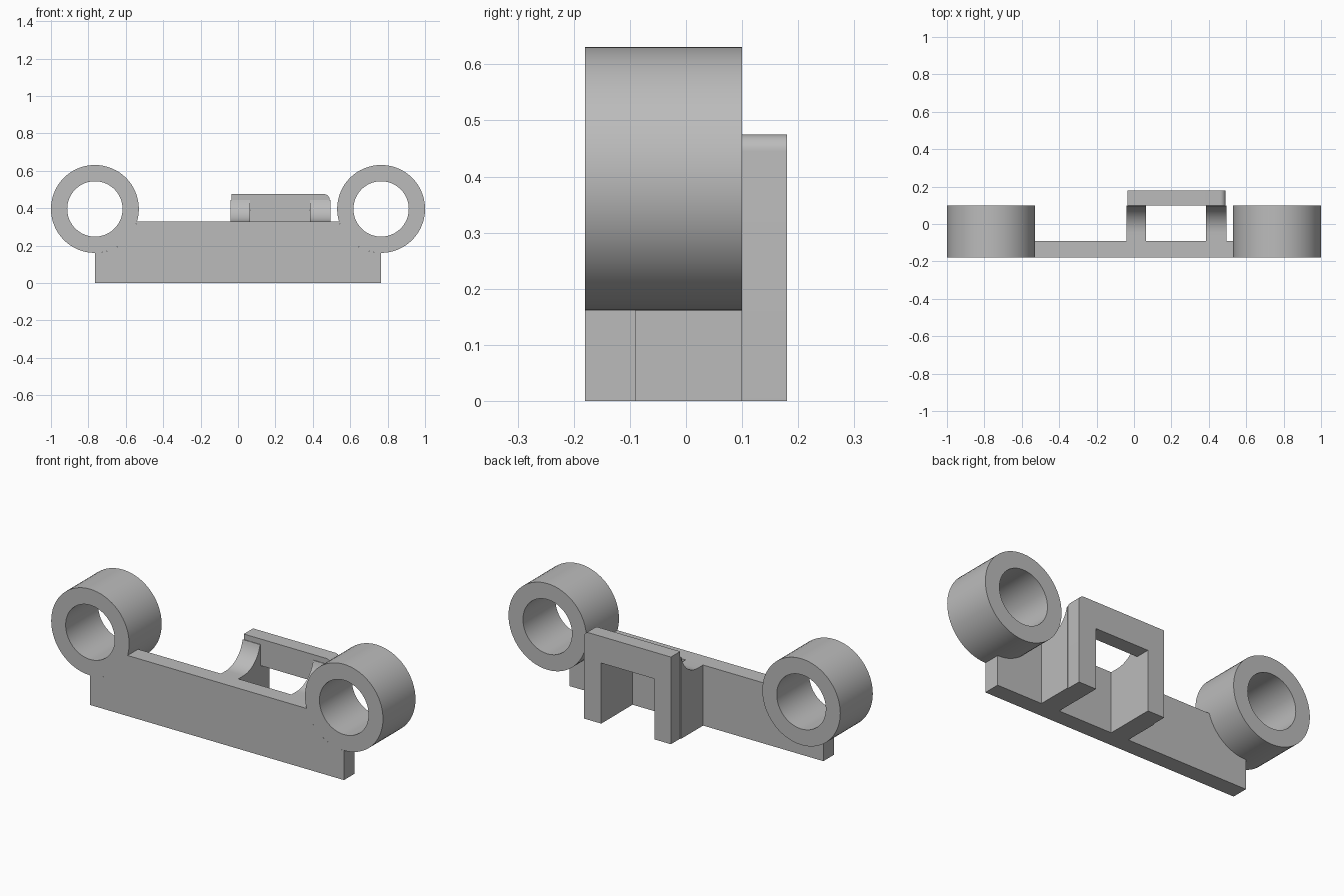
import bpy
import bmesh
from math import cos, sin, pi, asin, radians

cube = bpy.data.objects.get("Cube")
if cube:
    bpy.data.objects.remove(cube, do_unlink=True)

# One plain grey for the whole bracket
grey = bpy.data.materials.new("plain_grey")
grey.use_nodes = True
colour = (0.5, 0.5, 0.5, 1)
grey.diffuse_color = colour
grey.node_tree.nodes["Principled BSDF"].inputs["Base Color"].default_value = colour

FRONT, PLATE_BACK, RING_BACK, BACK = -0.18, -0.09, 0.10, 0.18
RING_X, RING_Z, OUTER, INNER = 0.765, 0.396, 0.235, 0.148
PLATE_TOP, FRAME_TOP = 0.33, 0.475


def arc(cx, cz, r, start, end, steps):
    """Points along a circular arc, both ends included."""
    angles = [start + (end - start) * i / steps for i in range(steps + 1)]
    return [(cx + r * cos(a), cz + r * sin(a)) for a in angles]


def finish(name, bm):
    bmesh.ops.recalc_face_normals(bm, faces=bm.faces)
    mesh = bpy.data.meshes.new(name)
    bm.to_mesh(mesh)
    bm.free()
    mesh.materials.append(grey)
    obj = bpy.data.objects.new(name, mesh)
    bpy.context.collection.objects.link(obj)
    bpy.ops.object.select_all(action="DESELECT")
    obj.select_set(True)
    bpy.context.view_layer.objects.active = obj
    bpy.ops.object.shade_smooth_by_angle(angle=radians(30))
    return obj


def prism(name, outline, low, high, axis):
    """Extrude an outline along x (outline in y, z) or along y (outline in x, z)."""
    bm = bmesh.new()
    place = (lambda u, v: (low, u, v)) if axis == "x" else (lambda u, v: (u, low, v))
    face = bm.faces.new([bm.verts.new(place(u, v)) for u, v in outline])
    grown = bmesh.ops.extrude_face_region(bm, geom=[face])["geom"]
    moved = [g for g in grown if isinstance(g, bmesh.types.BMVert)]
    step = (high - low, 0, 0) if axis == "x" else (0, high - low, 0)
    bmesh.ops.translate(bm, verts=moved, vec=step)
    return finish(name, bm)


def ring(name, x):
    """Open tube running front to back."""
    bm = bmesh.new()
    count = 64
    loops = []
    for r, y in ((OUTER, FRONT), (OUTER, RING_BACK), (INNER, RING_BACK), (INNER, FRONT)):
        points = arc(x, RING_Z, r, 0, 2 * pi, count)[:-1]
        loops.append([bm.verts.new((px, y, pz)) for px, pz in points])
    for a, b in zip(loops, loops[1:] + loops[:1]):
        for i in range(count):
            j = (i + 1) % count
            bm.faces.new((a[i], a[j], b[j], b[i]))
    return finish(name, bm)


ring("left_ring", RING_X)
ring("right_ring", -RING_X)

# Front plate, its ends hugging the rings
top_angle = pi + asin((RING_Z - PLATE_TOP) / OUTER)
right_side = arc(RING_X, RING_Z, OUTER, 3 * pi / 2, top_angle, 14)
half = [(RING_X, 0)] + right_side
outline = half + [(-x, z) for x, z in reversed(half)]
prism("front_plate", outline, FRONT, PLATE_BACK, "y")

# Two arms reaching back, each with a hollow curve rising to the frame
curve_r = FRAME_TOP - PLATE_TOP
corner_r = 0.03
curve = arc(RING_BACK - curve_r, FRAME_TOP, curve_r, -pi / 2, -asin(corner_r / curve_r), 14)
arm = [(PLATE_BACK, 0), (RING_BACK, 0), (RING_BACK, FRAME_TOP - corner_r)]
arm += list(reversed(curve)) + [(PLATE_BACK, PLATE_TOP)]
prism("right_arm", arm, -0.04, 0.065, "x")
prism("left_arm", arm, 0.385, 0.495, "x")

# Rear frame, open at the bottom, with one rounded top corner
left, right = 0.49, -0.035
frame = [(right, 0), (0.065, 0), (0.065, PLATE_TOP), (0.385, PLATE_TOP), (0.385, 0), (left, 0)]
frame += arc(left - corner_r, FRAME_TOP - corner_r, corner_r, 0, pi / 2, 8)
frame += [(right, FRAME_TOP)]
prism("rear_frame", frame, RING_BACK, BACK, "y")
